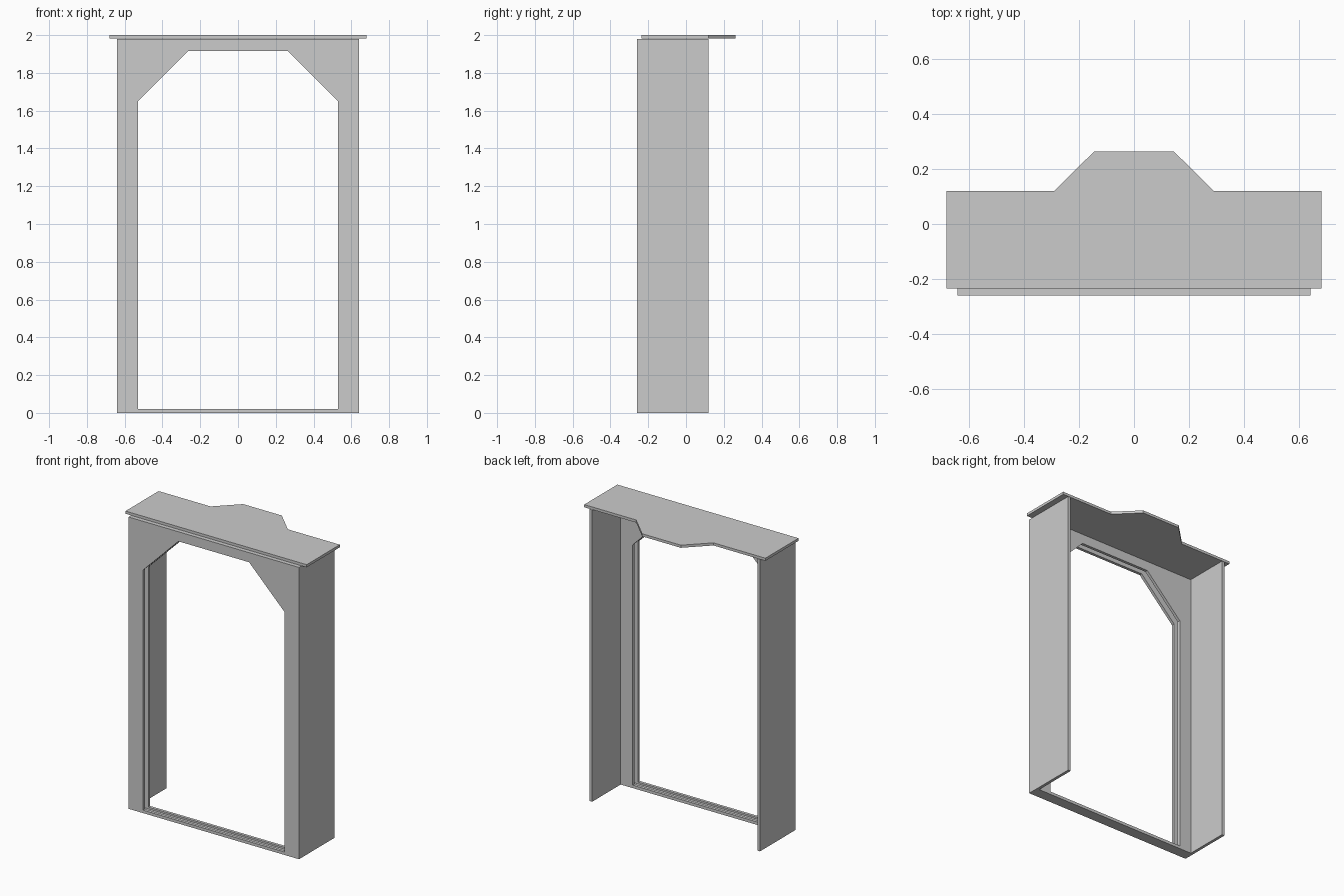
import bpy, bmesh

if "Cube" in bpy.data.objects:
    bpy.data.objects.remove(bpy.data.objects["Cube"])


def extrude_faces(name, coords, faces, offset):
    """Make a solid by extruding flat faces along an offset vector."""
    bm = bmesh.new()
    vs = [bm.verts.new(c) for c in coords]
    fs = [bm.faces.new([vs[i] for i in f]) for f in faces]
    ext = bmesh.ops.extrude_face_region(bm, geom=fs, use_keep_orig=True)
    bmesh.ops.translate(bm, vec=offset,
                        verts=[g for g in ext["geom"] if isinstance(g, bmesh.types.BMVert)])
    bmesh.ops.recalc_face_normals(bm, faces=bm.faces)
    # merge the coplanar faces
    bmesh.ops.dissolve_limit(bm, angle_limit=0.01, verts=bm.verts, edges=bm.edges)
    me = bpy.data.meshes.new(name)
    bm.to_mesh(me)
    bm.free()
    ob = bpy.data.objects.new(name, me)
    bpy.context.collection.objects.link(ob)
    return ob


def ring(name, half_width, y0, y1, grow=0.0, sill=0.02):
    """Upright plate with the chamfered doorway cut out of it."""
    a, b, g = 0.53 + grow, 0.265 + grow * 0.414, grow
    right_in = [(a, sill), (a, 1.65 + g * 0.414), (b, 1.915 + g)]
    right_out = [(half_width, 0), (half_width, 1.65), (half_width, 1.98)]

    def loop(pts):
        return pts + [(-x, z) for x, z in reversed(pts)]
    coords = [(x, y0, z) for x, z in loop(right_in) + loop(right_out)]
    faces = [(i, (i + 1) % 6, (i + 1) % 6 + 6, i + 6) for i in range(6)]
    return extrude_faces(name, coords, faces, (0, y1 - y0, 0))


# Front frame: two plates with a recessed core forming the groove
ring("front_plate", 0.64, -0.26, -0.24)
ring("frame_core", 0.62, -0.24, -0.205, grow=0.04, sill=0.008)
ring("back_plate", 0.62, -0.205, -0.185)

# Side panels
for name, s in (("left_side_panel", -1), ("right_side_panel", 1)):
    pts = [(s * 0.62, -0.24), (s * 0.64, -0.24), (s * 0.64, 0.12), (s * 0.62, 0.12)]
    extrude_faces(name, [(x, y, 0) for x, y in pts], [range(4)], (0, 0, 1.98))

# Top shelf with the trapezoid bump at the back
half = [(0.68, -0.235), (0.68, 0.12), (0.29, 0.12), (0.145, 0.263)]
outline = half + [(-x, y) for x, y in reversed(half)]
extrude_faces("top_shelf", [(x, y, 1.982) for x, y in outline], [range(8)], (0, 0, 0.018))
